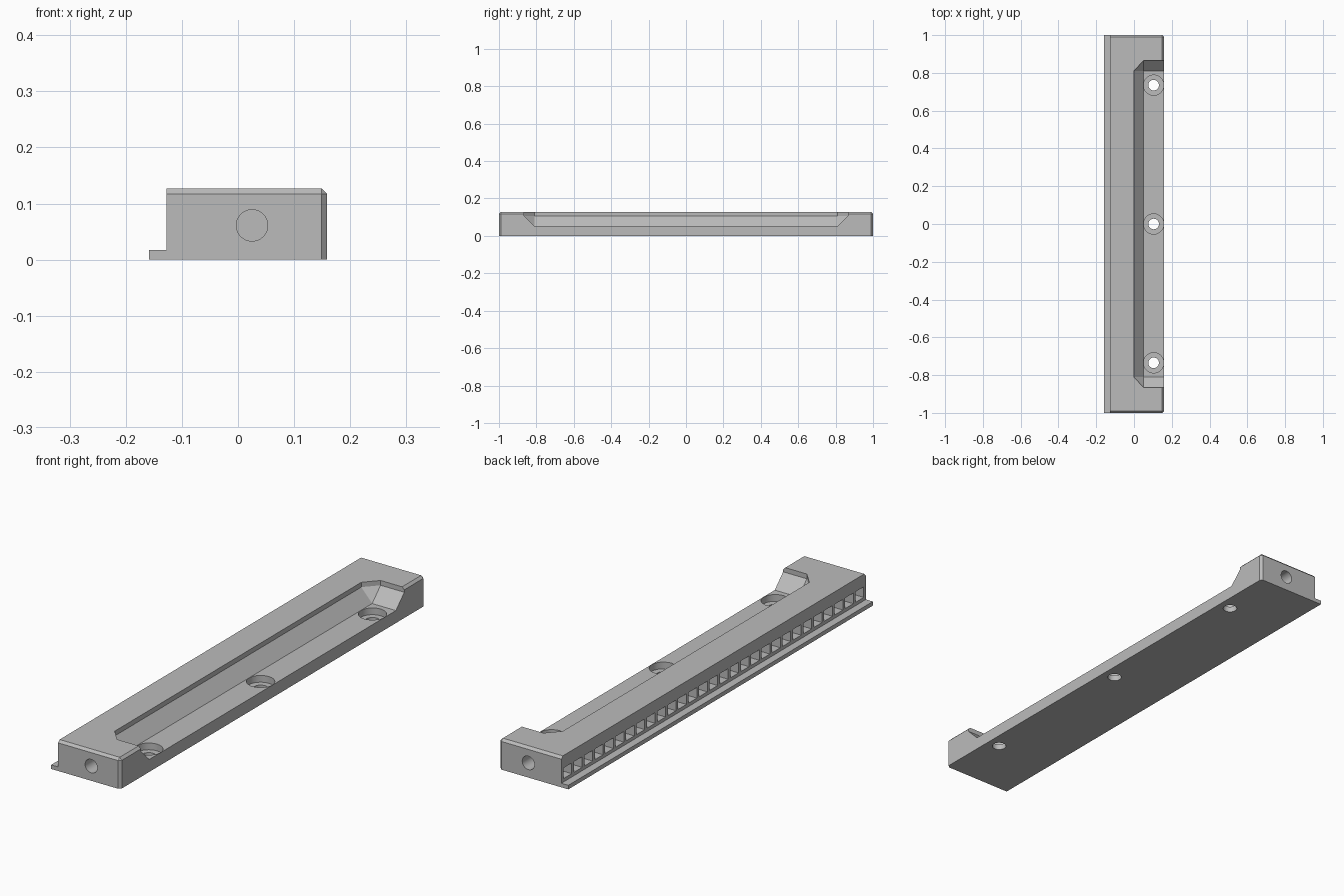
import bpy, bmesh, math
from mathutils import Matrix, Vector

if "Cube" in bpy.data.objects:
    bpy.data.objects.remove(bpy.data.objects["Cube"], do_unlink=True)

# One plain grey for the whole part
grey = bpy.data.materials.new("plain grey")
grey.use_nodes = True
colour = (0.5, 0.5, 0.5, 1)
grey.diffuse_color = colour
grey.node_tree.nodes["Principled BSDF"].inputs["Base Color"].default_value = colour

LEFT, RIGHT, TOP, FLANGE = -0.127, 0.159, 0.127, 0.017
CHAMFER = 0.01
SCREW_X, SCREW_YS = 0.104, (-0.735, 0, 0.735)


def make_object(name, bm):
    bmesh.ops.recalc_face_normals(bm, faces=bm.faces[:])
    mesh = bpy.data.meshes.new(name)
    bm.to_mesh(mesh)
    bm.free()
    mesh.materials.append(grey)
    obj = bpy.data.objects.new(name, mesh)
    bpy.context.collection.objects.link(obj)
    return obj


def add_cylinder(bm, centre, radius, length, along_y=False):
    turn = Matrix.Rotation(math.pi / 2, 4, 'X') if along_y else Matrix()
    bmesh.ops.create_cone(bm, cap_ends=True, segments=48, radius1=radius, radius2=radius,
                          depth=length, matrix=Matrix.Translation(centre) @ turn)


def add_box(bm, centre, size):
    bmesh.ops.create_cube(bm, size=1, matrix=Matrix.Translation(centre)
                          @ Matrix.Diagonal((*size, 1)))


def cut(target, name, bm):
    cutter = make_object(name, bm)
    cutter.hide_render = True
    mod = target.modifiers.new(name, 'BOOLEAN')
    mod.operation, mod.solver, mod.object = 'DIFFERENCE', 'EXACT', cutter
    bpy.context.view_layer.objects.active = target
    bpy.ops.object.modifier_apply(modifier=name)
    bpy.data.objects.remove(cutter, do_unlink=True)


# Long bar with a thin flange, extruded from its L-shaped profile
bm = bmesh.new()
profile = [(-RIGHT, 0), (RIGHT, 0), (RIGHT, TOP), (LEFT, TOP), (LEFT, FLANGE), (-RIGHT, FLANGE)]
face = bm.faces.new([bm.verts.new((x, -1, z)) for x, z in profile])
end = bmesh.ops.extrude_face_region(bm, geom=[face])
bmesh.ops.translate(bm, vec=(0, 2, 0),
                    verts=[g for g in end["geom"] if isinstance(g, bmesh.types.BMVert)])
bmesh.ops.recalc_face_normals(bm, faces=bm.faces[:])


def is_chamfered(edge):
    a, b = (v.co for v in edge.verts)
    on_top = min(a.z, b.z) > TOP - 1e-4
    on_right = min(a.x, b.x) > RIGHT - 1e-4
    on_end = abs(a.y - b.y) < 1e-4
    return (on_top and (on_end or on_right)) or (on_right and on_end)


bmesh.ops.bevel(bm, geom=[e for e in bm.edges if is_chamfered(e)], offset=CHAMFER,
                offset_type='OFFSET', segments=1, affect='EDGES')
bar = make_object("slotted_bar", bm)

# Open recess with sloping sides, cut corners and an upright lip
bm = bmesh.new()
for s in (-1, 1):
    points = [(0.05, 0.81, 0.052), (0.3, 0.81, 0.052)]
    for z in (0.107, 0.2):
        points += [(0, 0.81, z), (0.05, 0.865, z), (0.3, 0.865, z)]
    for x, y, z in points:
        bm.verts.new((x, s * y, z))
bmesh.ops.convex_hull(bm, input=bm.verts[:])
bmesh.ops.dissolve_limit(bm, angle_limit=0.01, verts=bm.verts[:], edges=bm.edges[:])
cut(bar, "recess_cutter", bm)

# Counterbored screw holes
for name, radius, base in (("counterbore_cutter", 0.0535, 0.024), ("screw_hole_cutter", 0.028, -0.1)):
    bm = bmesh.new()
    for y in SCREW_YS:
        add_cylinder(bm, Vector((SCREW_X, y, base + 0.15)), radius, 0.3)
    cut(bar, name, bm)

# Blind hole in each end
bm = bmesh.new()
for s in (-1, 1):
    add_cylinder(bm, Vector((0.025, s, 0.061)), 0.028, 0.24, along_y=True)
cut(bar, "end_hole_cutter", bm)

# Row of pockets along the flanged side
bm = bmesh.new()
for i in range(29):
    add_box(bm, (LEFT, (i - 14) * 0.0685, 0.053), (0.1, 0.054, 0.044))
cut(bar, "pocket_cutter", bm)

# Smooth hole walls, sharp edges elsewhere
bpy.ops.object.select_all(action='DESELECT')
bar.select_set(True)
bpy.context.view_layer.objects.active = bar
bpy.ops.object.shade_smooth_by_angle(angle=math.radians(25))
